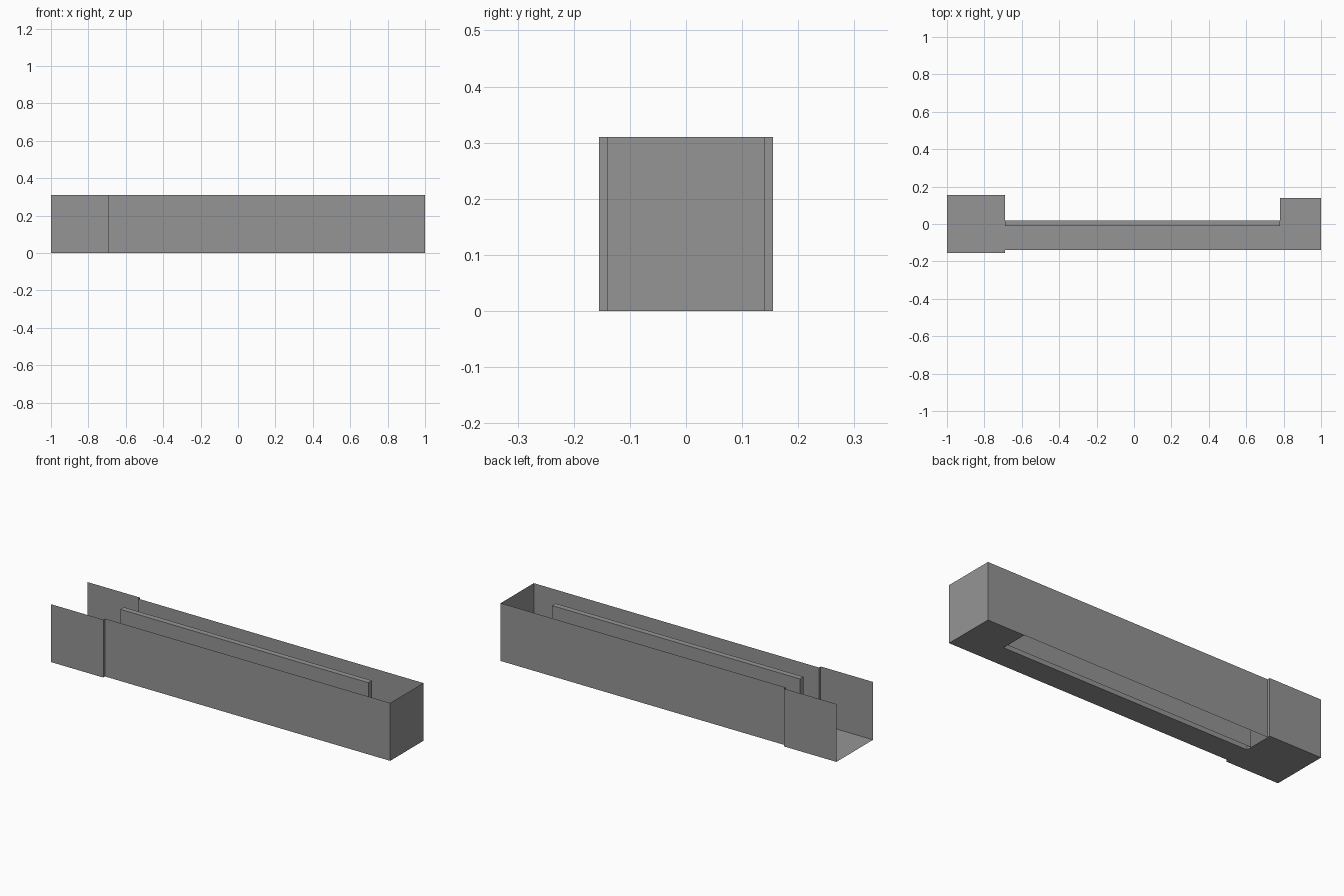
import bpy

if "Cube" in bpy.data.objects:
    bpy.data.objects.remove(bpy.data.objects["Cube"])

H = 0.31              # wall height
STEP = -0.69          # where the wide open end meets the narrow channel
SLOT = 0.78           # right end of the floor opening
WIDE, NARROW = 0.155, 0.14
R0, R1 = -0.01, 0.02  # front and back of the inner divider

grey = bpy.data.materials.new("plain grey")
grey.diffuse_color = (0.3, 0.3, 0.3, 1)
grey.use_nodes = True
grey.node_tree.nodes["Principled BSDF"].inputs["Base Color"].default_value = grey.diffuse_color


def sheet(name, faces):
    """Object made of separate flat polygons."""
    verts, polys = [], []
    for f in faces:
        polys.append(list(range(len(verts), len(verts) + len(f))))
        verts += f
    me = bpy.data.meshes.new(name)
    me.from_pydata(verts, [], polys)
    me.materials.append(grey)
    ob = bpy.data.objects.new(name, me)
    bpy.context.collection.objects.link(ob)
    return ob


def wall(a, b):
    """Full-height vertical face from a to b; faces right of travel."""
    return [(*a, 0), (*b, 0), (*b, H), (*a, H)]


def floor(x0, x1, y0, y1, z=0.0):
    f = [(x0, y0, z), (x1, y0, z), (x1, y1, z), (x0, y1, z)]
    return f if z > 0 else f[::-1]


# outer walls: flared open end, small step, channel and closed right end
path = [(-1, -WIDE), (STEP, -WIDE), (STEP, -NARROW), (1, -NARROW),
        (1, NARROW), (STEP, NARROW), (STEP, WIDE), (-1, WIDE)]
sheet("outer_walls", [wall(a, b) for a, b in zip(path, path[1:])])

# floor with the rear opening left out
sheet("floor", [floor(-1, STEP, -WIDE, WIDE),
                floor(STEP, SLOT, -NARROW, R0),
                floor(SLOT, 1, -NARROW, NARROW)])

# hollow divider along the opening, open underneath
ring = [(STEP, R0), (SLOT, R0), (SLOT, R1), (STEP, R1), (STEP, R0)]
sheet("inner_divider", [wall(a, b) for a, b in zip(ring, ring[1:])]
      + [floor(STEP, SLOT, R0, R1, H)])
